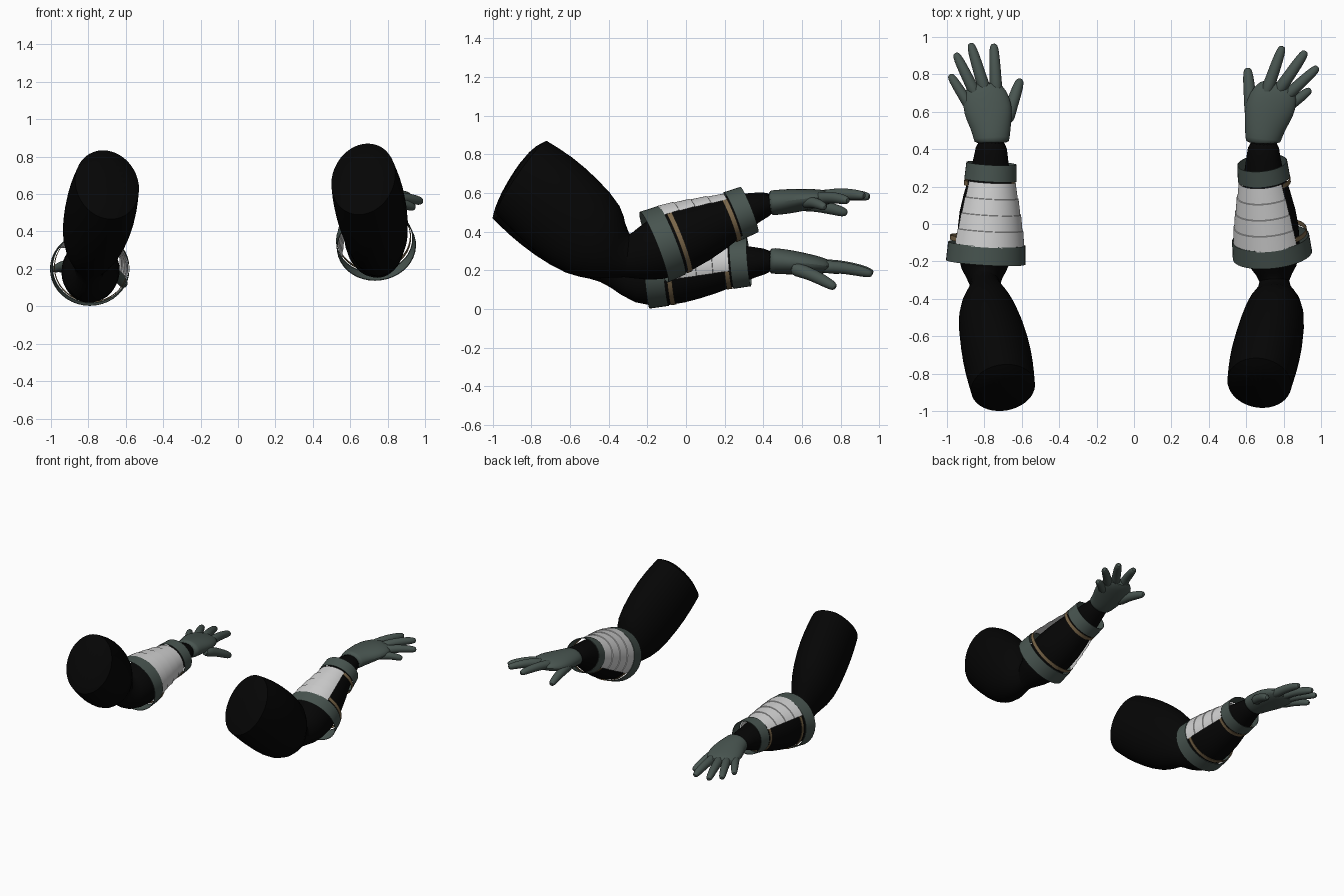
import bpy, bmesh, math
from mathutils import Vector

cube = bpy.data.objects.get("Cube")
if cube:
    bpy.data.objects.remove(cube, do_unlink=True)

UP = Vector((0, 0, 1))


def material(name, color):
    m = bpy.data.materials.new(name)
    m.use_nodes = True
    m.diffuse_color = (*color, 1)
    bsdf = next(n for n in m.node_tree.nodes if n.type == "BSDF_PRINCIPLED")
    bsdf.inputs["Base Color"].default_value = (*color, 1)
    bsdf.inputs["Roughness"].default_value = 0.8
    return m


BLACK = material("black fabric", (0.0015, 0.0015, 0.0015))
GREEN = material("grey green", (0.065, 0.09, 0.08))
WHITE = material("white armour", (0.64, 0.64, 0.64))
GOLD = material("dull gold", (0.19, 0.13, 0.065))


def finish(bm, name, mat, subdivide=0):
    mesh = bpy.data.meshes.new(name)
    bm.to_mesh(mesh)
    bm.free()
    mesh.materials.append(mat)
    ob = bpy.data.objects.new(name, mesh)
    bpy.context.collection.objects.link(ob)
    if subdivide:
        ob.modifiers.new("Subdivision", "SUBSURF").levels = subdivide
        ob.modifiers["Subdivision"].render_levels = subdivide
    bpy.ops.object.select_all(action="DESELECT")
    ob.select_set(True)
    bpy.context.view_layer.objects.active = ob
    bpy.ops.object.shade_smooth_by_angle(angle=math.radians(40))
    return ob


def frame(tangent):
    side = tangent.cross(UP).normalized()
    return side, side.cross(tangent).normalized()


def loft(name, sections, mat, sides=16, hard_ring=None):
    """Closed skin through ellipses given as (x, y, z, half width, half height)."""
    bm = bmesh.new()
    crease = bm.edges.layers.float.new("crease_edge")
    centres = [Vector(s[:3]) for s in sections]
    rings = []
    for i, s in enumerate(sections):
        t = centres[min(i + 1, len(centres) - 1)] - centres[max(i - 1, 0)]
        side, up = frame(t.normalized())
        angles = [math.tau * k / sides for k in range(sides)]
        rings.append([bm.verts.new(centres[i] + side * s[3] * math.cos(a)
                                   + up * s[4] * math.sin(a)) for a in angles])
    for r0, r1 in zip(rings, rings[1:]):
        for k in range(sides):
            j = (k + 1) % sides
            bm.faces.new((r0[k], r0[j], r1[j], r1[k]))
    bm.faces.new(rings[0])
    bm.faces.new(rings[-1])
    if hard_ring is not None:
        ring = rings[hard_ring]
        for k in range(sides):
            bm.edges.get((ring[k], ring[k - 1]))[crease] = 1.0
    bmesh.ops.recalc_face_normals(bm, faces=bm.faces)
    return finish(bm, name, mat, 1)


def shell(name, start, axis, inner, profile, arc, mat, steps=40):
    """Sheet swept around the forearm axis; angle 0 is the body side, 90 is up."""
    bm = bmesh.new()
    side, up = frame(axis)
    side *= inner
    a0, a1 = (math.radians(a) for a in arc)
    rows = []
    for along, rw, rh in profile:
        c = start + axis * along
        row = []
        for k in range(steps + 1):
            a = a0 + (a1 - a0) * k / steps
            row.append(bm.verts.new(c + side * rw * math.cos(a) + up * rh * math.sin(a)))
        rows.append(row)
    for r0, r1 in zip(rows, rows[1:]):
        for k in range(steps):
            bm.faces.new((r0[k], r0[k + 1], r1[k + 1], r1[k]))
    bmesh.ops.remove_doubles(bm, verts=bm.verts, dist=0.0001)
    # Turn the sheet outward
    bm.normal_update()
    outward = 0
    for f in bm.faces:
        d = f.calc_center_median() - start
        outward += f.normal.dot(d - axis * d.dot(axis)) * f.calc_area()
    if outward < 0:
        bmesh.ops.reverse_faces(bm, faces=bm.faces)
    return finish(bm, name, mat)


def band(centre, length, rw, rh, taper=0.0):
    """Profile of a cuff with thin inward lips."""
    h, lip = length / 2, 0.004
    return [(centre - h, rw - lip, rh - lip), (centre - h, rw, rh),
            (centre + h, rw - taper, rh - taper),
            (centre + h, rw - taper - lip, rh - taper - lip)]


def finger(name, base, tip, r, bulge=0.012):
    base, tip = Vector(base), Vector(tip)
    path = []
    for t, k in ((0, 1.3), (0.3, 1.08), (0.5, 1.05), (0.75, 0.95), (0.93, 0.8), (1.0, 0.45)):
        p = base.lerp(tip, t) + UP * bulge * math.sin(math.pi * t)
        path.append((*p, r * k, r * k))
    loft(name, path, GREEN, 10)


def armour(label, inner, cuff, wrist, roll):
    """Cuffs, plate and straps around the forearm."""
    cuff, wrist = Vector(cuff), Vector(wrist)
    axis = (wrist - cuff).normalized()
    n = (wrist - cuff).length
    args = (cuff, axis, inner)
    shell(label + "_elbow_cuff", *args, band(0, 0.1, 0.213, 0.197, 0.006), (0, 360), GREEN)
    shell(label + "_wrist_cuff", *args, band(n, 0.09, 0.14, 0.132, 0.006), (0, 360), GREEN)
    # Overlapping plate segments
    plate = []
    count, first, last = 4, 0.045, n - 0.05
    for i in range(count):
        for t, drop in ((i / count, 0.0), ((i + 0.98) / count, 0.004)):
            shrink = 0.07 * t - 0.004 * math.sin(math.pi * t) - drop
            plate.append((first + (last - first) * t, 0.201 - shrink, 0.192 - shrink))
    shell(label + "_forearm_plate", *args, plate, (-18 - roll, 147 - roll), WHITE)
    # Straps closing the open side
    strap = (147 - roll, 342 - roll)
    shell(label + "_elbow_strap", *args, band(0.075, 0.026, 0.198, 0.188), strap, GOLD)
    shell(label + "_wrist_strap", *args, band(n - 0.065, 0.026, 0.141, 0.132), strap, GOLD)


# Left arm (+x)
loft("left_arm", [
    (0.665, -0.885, 0.70, 0.11, 0.15),
    (0.67, -0.85, 0.68, 0.175, 0.235),
    (0.69, -0.75, 0.605, 0.187, 0.25),
    (0.72, -0.63, 0.495, 0.187, 0.255),
    (0.755, -0.465, 0.345, 0.165, 0.235),
    (0.752, -0.375, 0.29, 0.115, 0.15),
    (0.75, -0.305, 0.275, 0.06, 0.105),
    (0.75, -0.24, 0.275, 0.13, 0.135),
    (0.735, -0.11, 0.32, 0.16, 0.175),
    (0.715, 0.06, 0.395, 0.158, 0.163),
    (0.695, 0.24, 0.48, 0.115, 0.12),
    (0.69, 0.36, 0.53, 0.09, 0.075),
    (0.695, 0.46, 0.555, 0.082, 0.06)], BLACK, 20, 1)
armour("left", -1, (0.735, -0.12, 0.338), (0.69, 0.285, 0.498), 15)
loft("left_palm", [
    (0.69, 0.43, 0.548, 0.096, 0.066),
    (0.69, 0.45, 0.55, 0.096, 0.066),
    (0.70, 0.53, 0.557, 0.115, 0.066),
    (0.725, 0.62, 0.567, 0.138, 0.057),
    (0.76, 0.70, 0.575, 0.125, 0.046),
    (0.775, 0.76, 0.577, 0.08, 0.026)], GREEN)
for part, base, tip, r in (
        ("thumb", (0.63, 0.56, 0.545), (0.607, 0.835, 0.495), 0.033),
        ("index", (0.70, 0.68, 0.58), (0.795, 0.952, 0.58), 0.031),
        ("middle", (0.765, 0.70, 0.58), (0.92, 0.925, 0.585), 0.031),
        ("ring", (0.80, 0.67, 0.57), (0.985, 0.84, 0.56), 0.03),
        ("little", (0.80, 0.61, 0.55), (0.945, 0.72, 0.525), 0.028)):
    finger("left_" + part + "_finger", base, tip, r)

# Right arm (-x), hanging lower
loft("right_arm", [
    (-0.695, -0.91, 0.67, 0.11, 0.15),
    (-0.70, -0.875, 0.65, 0.175, 0.225),
    (-0.72, -0.77, 0.575, 0.187, 0.245),
    (-0.745, -0.64, 0.475, 0.187, 0.25),
    (-0.785, -0.475, 0.345, 0.163, 0.225),
    (-0.79, -0.39, 0.27, 0.115, 0.15),
    (-0.795, -0.325, 0.21, 0.06, 0.115),
    (-0.805, -0.25, 0.15, 0.13, 0.135),
    (-0.79, -0.12, 0.18, 0.16, 0.172),
    (-0.785, 0.06, 0.205, 0.158, 0.155),
    (-0.77, 0.24, 0.23, 0.115, 0.115),
    (-0.765, 0.36, 0.245, 0.09, 0.075),
    (-0.76, 0.46, 0.25, 0.082, 0.06)], BLACK, 20, 1)
armour("right", 1, (-0.79, -0.155, 0.203), (-0.765, 0.28, 0.24), 0)
loft("right_palm", [
    (-0.76, 0.43, 0.25, 0.096, 0.068),
    (-0.76, 0.45, 0.25, 0.096, 0.068),
    (-0.765, 0.53, 0.243, 0.113, 0.066),
    (-0.78, 0.61, 0.235, 0.136, 0.057),
    (-0.80, 0.70, 0.225, 0.122, 0.046),
    (-0.80, 0.76, 0.218, 0.08, 0.026)], GREEN)
for part, base, tip, r in (
        ("thumb", (-0.685, 0.54, 0.215), (-0.607, 0.775, 0.11), 0.033),
        ("index", (-0.735, 0.68, 0.22), (-0.75, 0.965, 0.18), 0.031),
        ("middle", (-0.79, 0.69, 0.225), (-0.875, 0.968, 0.185), 0.031),
        ("ring", (-0.835, 0.67, 0.225), (-0.955, 0.915, 0.195), 0.03),
        ("little", (-0.865, 0.61, 0.22), (-0.985, 0.80, 0.195), 0.028)):
    finger("right_" + part + "_finger", base, tip, r)
